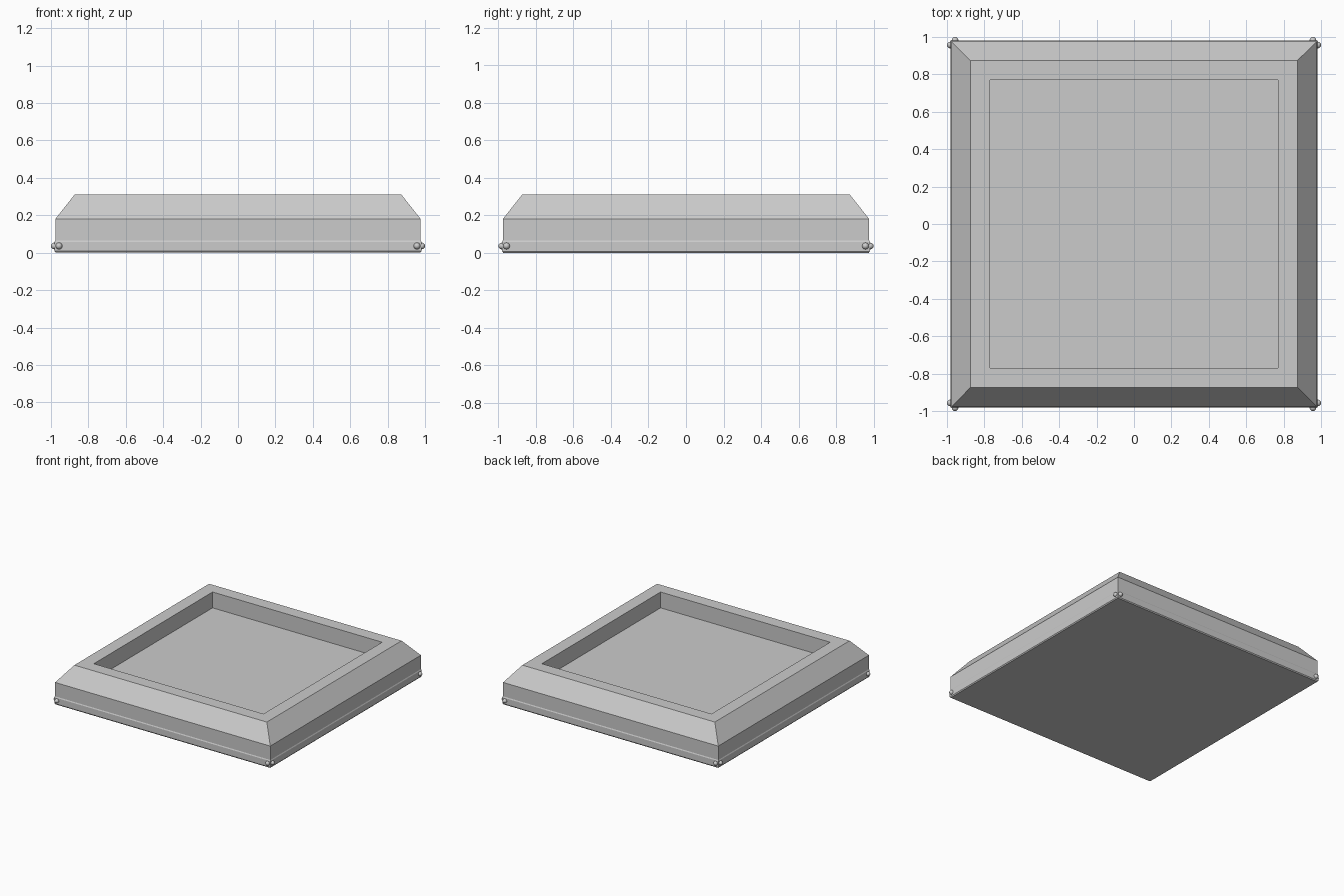
import bpy, bmesh, math
from mathutils import Matrix

if "Cube" in bpy.data.objects:
    bpy.data.objects.remove(bpy.data.objects["Cube"])


def square_loft(name, rings):
    """Stack square rings (half width, z), closing the first and last."""
    bm = bmesh.new()
    loops = [[bm.verts.new((sx * h, sy * h, z))
              for sx, sy in ((-1, -1), (1, -1), (1, 1), (-1, 1))]
             for h, z in rings]
    for a, b in zip(loops, loops[1:]):
        for i in range(4):
            j = (i + 1) % 4
            bm.faces.new((a[i], a[j], b[j], b[i]))
    bm.faces.new(loops[0][::-1])
    bm.faces.new(loops[-1])
    bmesh.ops.recalc_face_normals(bm, faces=bm.faces)
    return finish(name, bm)


def finish(name, bm):
    mesh = bpy.data.meshes.new(name)
    bm.to_mesh(mesh)
    bm.free()
    obj = bpy.data.objects.new(name, mesh)
    bpy.context.collection.objects.link(obj)
    return obj


# Tray: bevelled base band, straight wall, sloped shoulder, rim, sunken floor
square_loft("tray_body", [
    (0.975, 0.0), (0.981, 0.008), (0.981, 0.058), (0.977, 0.066),
    (0.977, 0.18), (0.874, 0.31), (0.77, 0.31), (0.77, 0.18)])

# Rivets: two round heads near the ends of each side of the base band
bm = bmesh.new()
for k in range(4):
    turn = Matrix.Rotation(k * math.pi / 2, 4, 'Z')
    for x in (-0.957, 0.957):
        place = Matrix.Translation((x, -0.982, 0.036))
        face_out = Matrix.Rotation(math.pi / 2, 4, 'X')
        bmesh.ops.create_uvsphere(bm, u_segments=12, v_segments=8, radius=0.018,
                                  matrix=turn @ place @ face_out)
for f in bm.faces:
    f.smooth = True
finish("base_rivets", bm)
